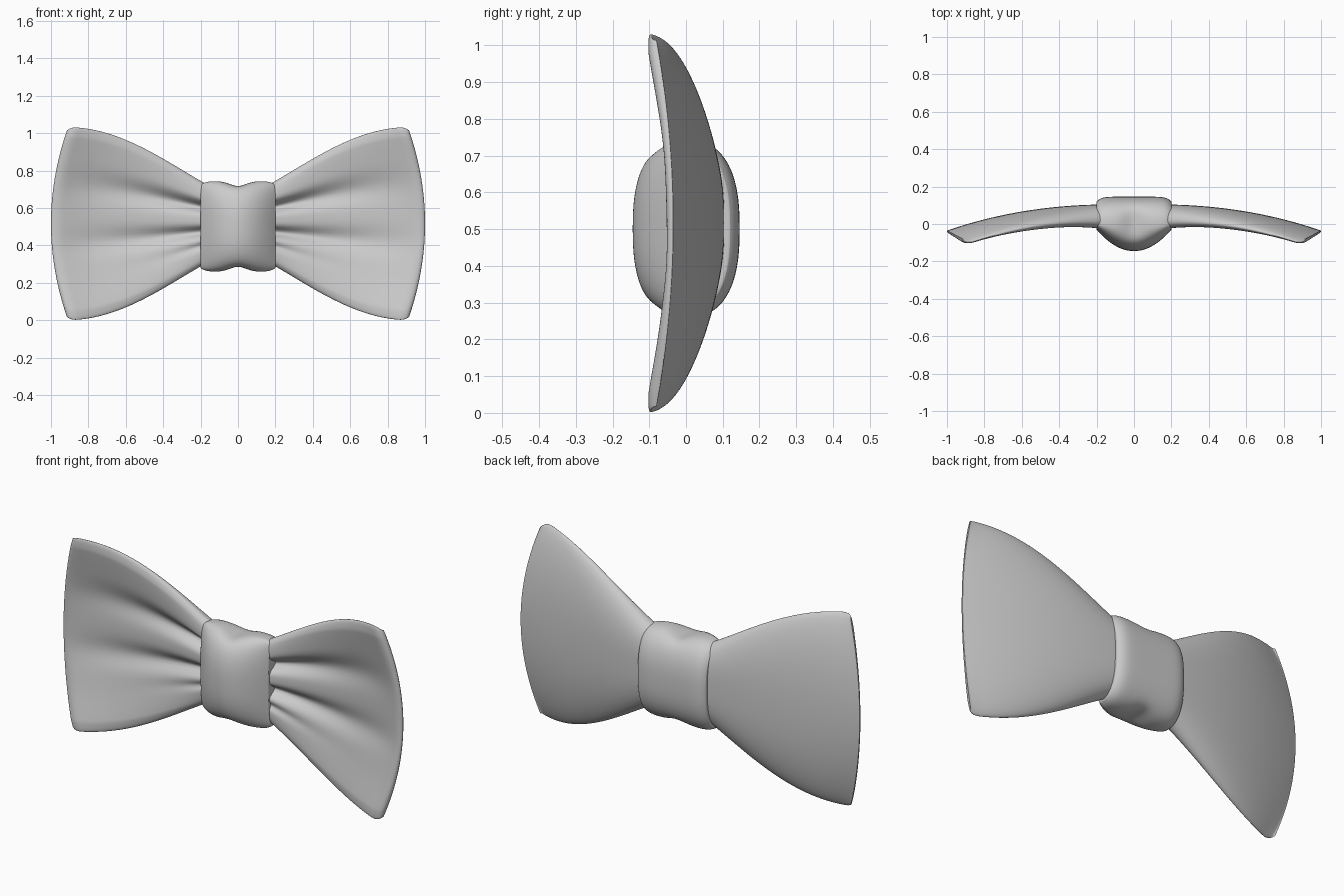
import bpy, bmesh, math

if "Cube" in bpy.data.objects:
    bpy.data.objects.remove(bpy.data.objects["Cube"])


def loft(name, rings):
    """Closed skin through a list of equal-length rings of points."""
    bm = bmesh.new()
    vs = [[bm.verts.new(p) for p in r] for r in rings]
    n = len(rings[0])
    for a, b in zip(vs, vs[1:]):
        for i in range(n):
            j = (i + 1) % n
            bm.faces.new((a[i], a[j], b[j], b[i]))
    # close both ends with quads between front and back halves
    for r in (vs[0], vs[-1]):
        for i in range(n // 2):
            q = [r[i], r[i + 1], r[-i - 1], r[-i]] if i else [r[0], r[1], r[-1]]
            if i == n // 2 - 1:
                q = [r[i], r[i + 1], r[-i]]
            bm.faces.new(q)
    bmesh.ops.recalc_face_normals(bm, faces=bm.faces)
    me = bpy.data.meshes.new(name)
    bm.to_mesh(me)
    bm.free()
    ob = bpy.data.objects.new(name, me)
    bpy.context.collection.objects.link(ob)
    for p in me.polygons:
        p.use_smooth = True
    return ob


def bump(v, centre, width):
    return math.exp(-((v - centre) / width) ** 2)


# Pleats: position across the wing, width, depth, how fast it fades outward
PLEATS = [(-0.20, 0.10, 0.050, 0.8), (0.40, 0.11, 0.060, 1.0),
          (-0.54, 0.07, 0.025, 4.0)]


def wing_point(s, v, front):
    """s runs knot to outer edge, v runs bottom (-1) to top (1)."""
    outer = 1.0 - 0.085 * v * v
    x = 0.1 + s * (outer - 0.1)
    h = 0.178 + 0.338 * math.sin(math.pi / 2 * s) ** 1.15
    tip = max(0.0, (s - 0.92) / 0.08)
    h *= 1 - 0.035 * tip ** 3
    back = 0.105 - 0.14 * s ** 2.2 - 0.043 * v * v * s
    close = math.sqrt(max(0.0, 1 - tip ** 2))
    rim = (0.142 - 0.085 * s) * (0.06 + 0.94 * close)
    edge = back - 0.62 * rim
    round_off = math.sqrt(max(0.0, 1 - abs(v) ** 3.2))
    if not front:
        return x, edge + (back - edge) * round_off, 0.516 + h * v
    # hollow front with raised rims and pleats gathered at the knot
    round_off = math.sqrt(max(0.0, 1 - abs(v) ** 5))
    hollow = 0.07 * min(1, 1.3 * s) * max(0, 1 - (v / 0.9) ** 2) ** 0.8 * (1 - 0.65 * s)
    groove = sum(d * bump(v, c, w * (1 + 0.6 * s)) * (1 - s) ** f
                 for c, w, d, f in PLEATS)
    t = rim - (hollow + groove) * close
    t = max(0.25 * rim, t)
    y = edge + (back - t - edge) * round_off
    return x, y, 0.516 + h * v


def wing_ring(s, n=72):
    ring = []
    for i in range(2 * n):
        v = math.cos(math.pi * i / n)
        ring.append(wing_point(s, v, i <= n))
    return ring


# Wings
stations = [0.92 * i / 48 for i in range(48)]
stations += [0.92 + 0.08 * math.sin(math.pi / 2 * i / 10) for i in range(11)]
wing = loft("wing_right", [wing_ring(s) for s in stations])
left = loft("wing_left", [[(-x, y, z) for x, y, z in wing_ring(s)] for s in stations])


# Centre knot: rounded front, flatter back, pinched at top and bottom
def knot_ring(x, shrink, n=96):
    a = abs(x) / 0.2
    front = 0.03 + 0.115 * (1 - a * a)
    back = 0.146 - 0.026 * a ** 8
    ring = []
    for i in range(n):
        ang = 2 * math.pi * i / n
        c, s = math.cos(ang), math.sin(ang)
        hz = 0.242 - 0.026 * bump(x, 0, 0.06) * c ** 6 - 0.02 * a ** 8
        z = math.copysign(abs(c) ** 0.8, c) * hz
        y = math.copysign(abs(s) ** 0.8, s) * (back if s > 0 else front)
        ring.append((x, 0.03 + (y - 0.03) * shrink, 0.501 + z * shrink))
    return ring


N = 40
rings = [knot_ring(-0.199, 0.8), knot_ring(-0.2, 0.93)]
rings += [knot_ring(0.2 * math.sin(math.pi / 2 * (2 * i / N - 1)), 1) for i in range(N + 1)]
rings += [knot_ring(0.2, 0.93), knot_ring(0.199, 0.8)]
knot = loft("centre_knot", rings)
